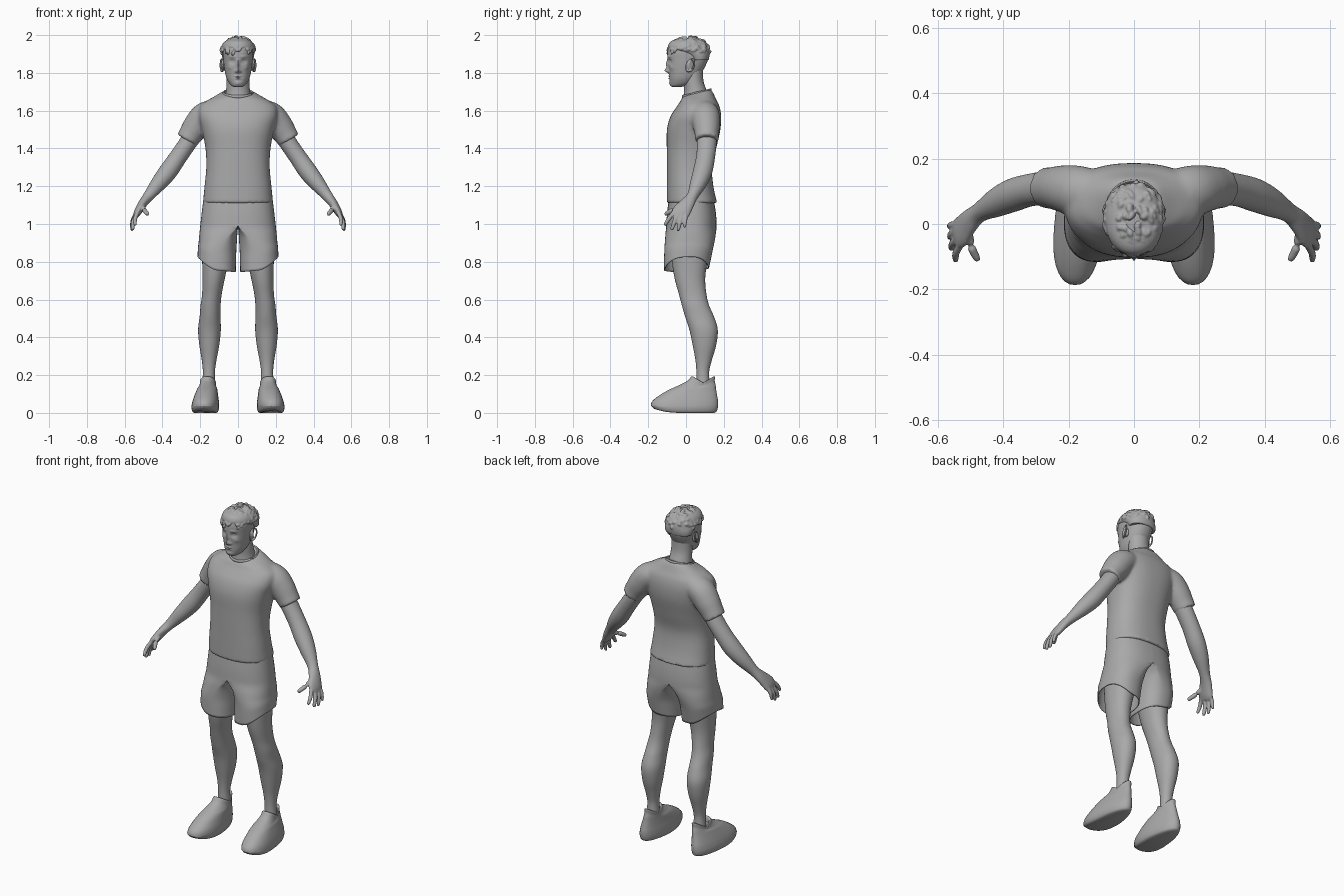
import bpy, math, random
from mathutils import Vector

if "Cube" in bpy.data.objects:
    bpy.data.objects.remove(bpy.data.objects["Cube"])

GREY = (0.4, 0.4, 0.4, 1)
grey = bpy.data.materials.new("plain_grey")
grey.use_nodes = True
grey.diffuse_color = GREY
grey.node_tree.nodes["Principled BSDF"].inputs["Base Color"].default_value = GREY


def smooth_rows(rows, steps):
    """Catmull-Rom interpolation of rows of numbers."""
    out = []
    for i in range(len(rows) - 1):
        a, b, c, d = rows[max(i - 1, 0)], rows[i], rows[i + 1], rows[min(i + 2, len(rows) - 1)]
        for s in range(steps):
            t = s / steps
            out.append([q + t / 2 * (r - p + t * (2 * p - 5 * q + 4 * r - u + t * (3 * (q - r) + u - p)))
                        for p, q, r, u in zip(a, b, c, d)])
    return out + [list(rows[-1])]


def loft(rings, caps=True):
    """Skin a list of equal rings into vertices and faces."""
    n = len(rings[0])
    verts = [p for ring in rings for p in ring]
    faces = [(r * n + i, r * n + (i + 1) % n, (r + 1) * n + (i + 1) % n, (r + 1) * n + i)
             for r in range(len(rings) - 1) for i in range(n)]
    if caps:
        faces += [tuple(reversed(range(n))), tuple(range(len(verts) - n, len(verts)))]
    return verts, faces


def spow(v, e):
    return math.copysign(abs(v) ** e, v)


def stack(rows, power=2.0, segs=40, steps=4, warp=None):
    """Level rings; each row is z, centre x, half width, front y, back y."""
    rings = []
    for z, cx, rx, y0, y1 in smooth_rows(rows, steps):
        ring = []
        for i in range(segs):
            a = math.tau * i / segs
            c, s = spow(math.cos(a), 2 / power), spow(math.sin(a), 2 / power)
            p = Vector((cx + rx * c, (y0 + y1) / 2 + (y1 - y0) / 2 * s, z))
            ring.append(warp(p, c, s) if warp else p)
        rings.append(ring)
    return loft(rings)


def tube(rows, segs=16, steps=4):
    """Rings square to a path; each row is x, y, z, y radius, other radius."""
    pts = smooth_rows(rows, steps)
    rings = []
    for i, (x, y, z, ra, rb) in enumerate(pts):
        d = Vector(pts[min(i + 1, len(pts) - 1)][:3]) - Vector(pts[max(i - 1, 0)][:3])
        d.normalize()
        ref = Vector((0, 1, 0)) if abs(d.y) < 0.9 else Vector((1, 0, 0))
        u = (ref - d * ref.dot(d)).normalized()
        v = d.cross(u)
        rings.append([Vector((x, y, z)) + u * ra * math.cos(math.tau * k / segs)
                      + v * rb * math.sin(math.tau * k / segs) for k in range(segs)])
    return loft(rings)


def finger(a, b, r):
    """Gently bent tapered tube with a rounded tip."""
    a, b = Vector(a), Vector(b)
    mid = (a + b) / 2 + Vector((0.006, 0, 0.003))
    near = b.lerp(mid, 0.15)
    return tube([(*a, r, r), (*mid, r, r), (*near, r * .8, r * .8), (*b, r * .3, r * .3)], 10, 3)


def flip(part):
    """Mirrored copy of a part across x."""
    verts, faces = part
    return [Vector((-p.x, p.y, p.z)) for p in verts], [tuple(reversed(f)) for f in faces]


def build(name, parts, voxel=0, relax=0, mirror=False, thick=0):
    verts, faces = [], []
    for pv, pf in parts:
        faces += [tuple(i + len(verts) for i in f) for f in pf]
        verts += pv
    mesh = bpy.data.meshes.new(name)
    mesh.from_pydata(verts, [], faces)
    mesh.materials.append(grey)
    ob = bpy.data.objects.new(name, mesh)
    bpy.context.collection.objects.link(ob)
    bpy.ops.object.select_all(action='DESELECT')
    ob.select_set(True)
    bpy.context.view_layer.objects.active = ob
    bpy.ops.object.shade_smooth_by_angle(angle=math.radians(50))
    if voxel:
        m = ob.modifiers.new("blend", 'REMESH')
        m.mode, m.voxel_size, m.use_smooth_shade = 'VOXEL', voxel, True
    if relax:
        m = ob.modifiers.new("relax", 'SMOOTH')
        m.factor, m.iterations = 0.5, relax
    if thick:
        m = ob.modifiers.new("cloth", 'SOLIDIFY')
        m.thickness, m.offset = thick, -1
    if mirror:
        ob.modifiers.new("mirror", 'MIRROR')
    return ob


# Shirt: torso with a neckline that dips in front, blended with the sleeves
def neckline(p, c, s):
    if p.z > 1.66:
        p.z += 0.018 * s * min(1, (p.z - 1.66) / 0.03)
    return p

torso = stack([(1.11, 0, .186, -.102, .165), (1.2, 0, .177, -.102, .145), (1.3, 0, .168, -.102, .138),
               (1.4, 0, .172, -.102, .16), (1.5, 0, .192, -.101, .182), (1.57, 0, .21, -.082, .186),
               (1.62, 0, .205, -.05, .178), (1.65, 0, .17, -.03, .165), (1.68, 0, .115, -.02, .145),
               (1.695, 0, .083, -.012, .13)], 2.4, 56, 5, neckline)
sleeve = tube([(.10, .09, 1.6, .07, .06), (.17, .1, 1.575, .078, .073), (.215, .108, 1.525, .072, .072),
               (.25, .11, 1.475, .064, .064), (.27, .11, 1.443, .063, .06)], 28, 5)
build("shirt", [torso, sleeve, flip(sleeve)], 0.009, 5)

# Collar band
collar = []
for k in range(41):
    a = math.tau * k / 40
    collar.append((.077 * math.cos(a), .057 + .074 * math.sin(a), 1.692 + .018 * math.sin(a), .005, .008))
build("collar", [tube(collar, 8, 1)])


# Shorts: each half starts as a half waist and turns into an open leg
def shorts_leg():
    rows = smooth_rows([(1.14, .182, 0, -.09, .145), (1.06, .192, 0, -.1, .158), (.99, .2, 0, -.105, .162),
                        (.93, .206, .6, -.11, .155), (.85, .212, 1, -.115, .14), (.755, .214, 1, -.116, .122)], 5)
    rings = []
    for z, outer, split, y0, y1 in reversed(rows):
        split = min(max(split, 0), 1)
        hem = max(0, (0.9 - z) / 0.145)
        ring = []
        for k in range(48):
            a = math.tau * k / 48
            c, s = spow(math.cos(a), .85), spow(math.sin(a), .85)
            inner = .008 + .004 * hem
            waist = outer * max(c, 0)
            leg = (outer + inner) / 2 + (outer - inner) / 2 * c
            rise = (0.07 * max(c, 0) ** 1.5 - 0.01 * max(-c, 0) + 0.012 * max(s, 0)) * hem
            ring.append(Vector((waist + (leg - waist) * split, (y0 + y1) / 2 + (y1 - y0) / 2 * s, z + rise)))
        rings.append(ring)
    return loft(rings, caps=False)

build("shorts", [shorts_leg()], mirror=True, thick=0.005)

# Legs
leg = stack([(.16, .155, .034, .055, .125), (.22, .154, .032, .055, .123), (.28, .153, .039, .05, .137),
             (.36, .152, .053, .035, .16), (.44, .151, .06, .018, .168), (.51, .148, .055, -.005, .148),
             (.57, .145, .053, -.022, .122), (.63, .138, .052, -.038, .108), (.72, .128, .06, -.062, .102),
             (.85, .115, .075, -.08, .12), (.95, .105, .08, -.08, .13)], 2.1, 32, 5)
build("legs", [leg], mirror=True)


# Shoes: egg-shaped outline, toes turned out, collar low at the sides
def shoe_shape(p, c, s):
    front = max(0, -s)
    p.x += (p.x - .165) * .12 * front - .012 * max(0, s) * c + .008 * front
    if p.z < 0.03:
        p.z += .016 * front ** 3
    if p.z > 0.13:
        p.z -= .035 * (1 - abs(s)) * min(1, (p.z - .13) / .05)
    return p

shoe = stack([(0, .172, .058, -.15, .15), (.008, .172, .067, -.172, .162), (.03, .172, .072, -.186, .169),
              (.06, .17, .069, -.18, .17), (.09, .167, .062, -.145, .165), (.12, .163, .054, -.095, .16),
              (.145, .16, .047, -.04, .157), (.17, .158, .042, .008, .152), (.192, .157, .041, .028, .153),
              (.19, .157, .034, .04, .142), (.165, .157, .032, .045, .138)], 2.2, 36, 4, shoe_shape)
build("shoes", [shoe], mirror=True)

# Arms with hands
arm = tube([(.2, .11, 1.53, .054, .052), (.265, .11, 1.43, .052, .047), (.32, .103, 1.35, .05, .047),
            (.37, .088, 1.278, .051, .049), (.42, .065, 1.215, .044, .042), (.472, .035, 1.15, .03, .029),
            (.503, .008, 1.11, .038, .024), (.53, -.025, 1.065, .049, .02), (.543, -.036, 1.04, .042, .013)], 24, 4)
hand = [finger((.532, -.066, 1.06), (.545, -.114, .992), .0115), finger((.54, -.045, 1.05), (.558, -.077, .967), .012),
        finger((.543, -.02, 1.05), (.562, -.043, .963), .0115), finger((.54, .002, 1.055), (.565, -.008, .98), .0105),
        finger((.505, -.03, 1.09), (.476, -.113, 1.05), .0135)]
build("arms", [arm] + hand, 0.005, 3, mirror=True)

# Neck
build("neck", [stack([(1.6, 0, .09, .0, .13), (1.67, 0, .07, -.012, .122), (1.71, 0, .063, -.01, .108),
                      (1.76, 0, .06, -.012, .092), (1.84, 0, .058, -.01, .09)], 2, 32)])

# Head: face features pushed in or out as x, z, x spread, z spread, depth
FEATURES = [(0, 1.812, .009, .012, .02), (0, 1.843, .007, .026, .012), (.013, 1.808, .006, .007, .007),
            (.031, 1.86, .014, .011, -.013), (.031, 1.859, .009, .006, .006), (.03, 1.886, .018, .005, .004),
            (0, 1.783, .016, .004, .006), (0, 1.771, .014, .004, .006), (0, 1.777, .02, .002, -.004),
            (0, 1.745, .018, .01, .005), (.045, 1.828, .012, .012, .004)]

def face(p, c, s):
    if s < 0:
        for fx, fz, sx, sz, depth in FEATURES:
            p.y -= depth * math.exp(-((abs(p.x) - fx) / sx) ** 2 - ((p.z - fz) / sz) ** 2) * min(1, -2 * s)
    return p

head = stack([(1.725, 0, .018, -.07, -.03), (1.731, 0, .033, -.08, .0), (1.745, 0, .047, -.084, .035),
              (1.77, 0, .06, -.087, .06), (1.8, 0, .068, -.089, .082), (1.835, 0, .074, -.093, .102),
              (1.87, 0, .078, -.096, .116), (1.91, 0, .081, -.098, .121), (1.945, 0, .075, -.09, .115),
              (1.97, 0, .055, -.07, .09), (1.985, 0, .02, -.02, .05)], 2.2, 96, 10, face)
build("head", [head])

# Ears: a rim curling round a shallow bowl
rim = [(.08 + .013 * max(0, .4 + .6 * math.sin(a)), .023 + .02 * math.sin(a) + .008 * math.cos(a),
        1.84 + .033 * math.cos(a), .005, .005) for a in [math.tau * k / 20 for k in range(21)]]
bowl = tube([(.07, .02, 1.84, .018, .028), (.081, .024, 1.84, .018, .029), (.085, .026, 1.84, .013, .02)], 16, 2)
build("ears", [tube(rim, 8, 1), bowl], 0.003, 2, mirror=True)

# Hair: a cap covered in short tousled locks swept forward
random.seed(4)
locks = [stack([(1.868, 0, .081, .02, .12), (1.895, 0, .086, -.01, .125), (1.925, 0, .089, -.088, .124),
                (1.953, 0, .082, -.092, .114), (1.973, 0, .06, -.07, .09), (1.982, 0, .025, -.025, .05)], 2.1, 40, 4)]
for k in range(150):
    az, up = random.uniform(0, math.tau), math.asin(random.uniform(.12, .98))
    n = Vector((math.cos(az) * math.cos(up), math.sin(az) * math.cos(up), math.sin(up)))
    root = Vector((0, .015, 1.905)) + Vector((n.x * .084, n.y * .107, n.z * .079))
    sweep = Vector((random.uniform(-.5, .5) + n.x * .3, -.7, random.uniform(-.5, .1)))
    sweep = (sweep - n * sweep.dot(n)).normalized() * random.uniform(.02, .035)
    r = random.uniform(.007, .011)
    mid, tip = root + sweep * .5 + n * .006, root + sweep + n * random.uniform(-.002, .004)
    locks.append(tube([(*root, r * .7, r * .7), (*mid, r, r), (*tip, r * .3, r * .3)], 8, 3))
build("hair", locks, 0.004, 1)
